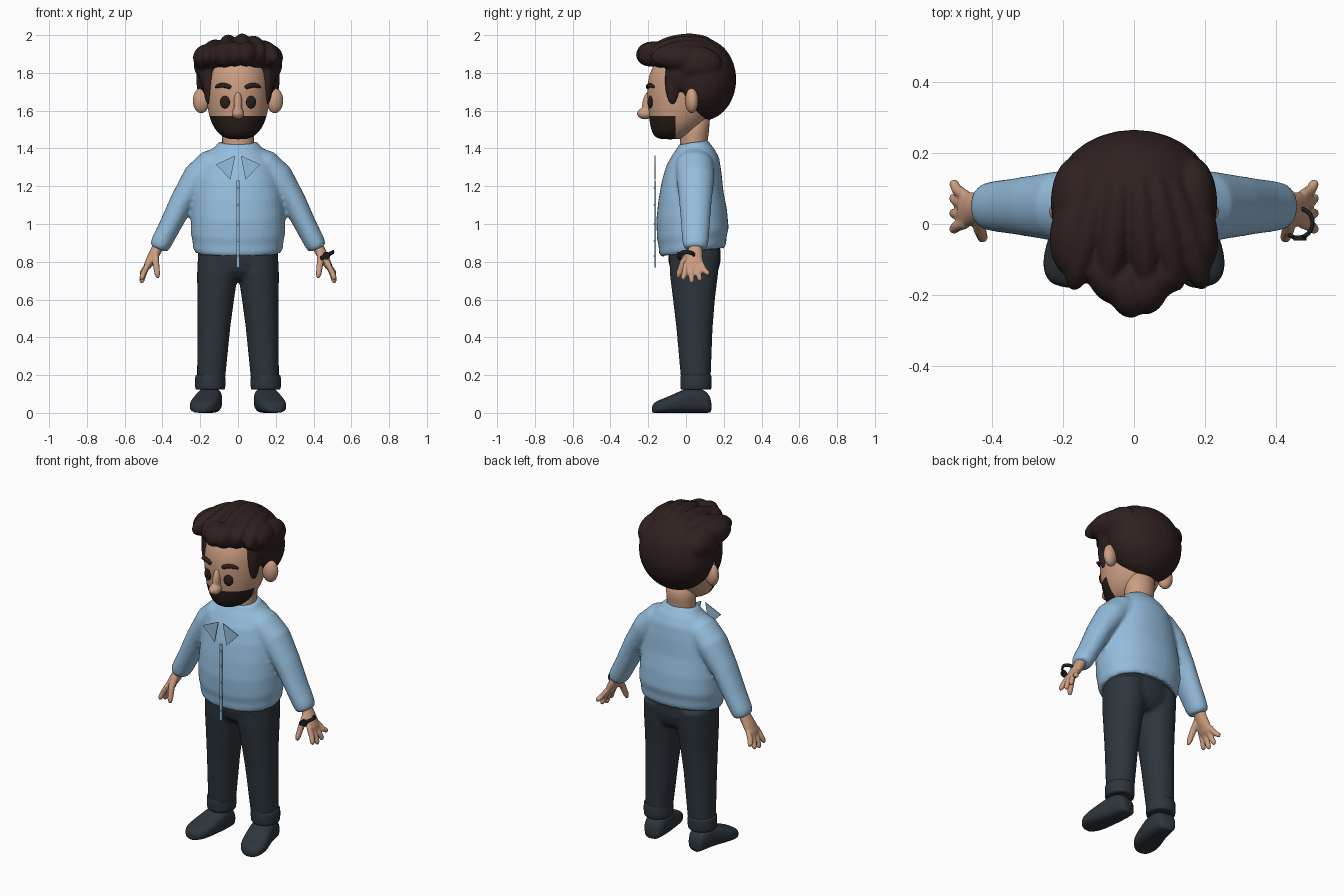
import bpy, bmesh, math
from mathutils import Vector, Matrix

if "Cube" in bpy.data.objects:
    bpy.data.objects.remove(bpy.data.objects["Cube"])


def material(name, rgb):
    m = bpy.data.materials.new(name)
    m.diffuse_color = (*rgb, 1)
    m.use_nodes = True
    m.node_tree.nodes["Principled BSDF"].inputs["Base Color"].default_value = m.diffuse_color
    return m


SKIN = material("skin", (0.60, 0.34, 0.22))
BLUE = material("sweater_blue", (0.30, 0.51, 0.72))
PANTS = material("trouser_slate", (0.026, 0.036, 0.045))
HAIR = material("hair_brown", (0.028, 0.015, 0.014))
BEARD = material("beard_brown", (0.021, 0.013, 0.010))
BLACK = material("watch_black", (0.012, 0.014, 0.017))


def tube(bm, rings, axis=None, ref=(0, 1, 0), p=1.0, n=20, sx=1, tilt=0.0):
    """Loft of (x, y, z, half width, half depth) rings along a path."""
    pts = [Vector((r[0] * sx, r[1], r[2])) for r in rings]
    loops = []
    for i, r in enumerate(rings):
        d = Vector(axis) if axis else pts[min(i + 1, len(pts) - 1)] - pts[max(i - 1, 0)]
        d.normalize()
        u = d.cross(Vector(ref)).normalized()
        v = u.cross(d).normalized()
        loop = []
        for k in range(n):
            a = 2 * math.pi * k / n
            c, s = math.cos(a), math.sin(a)
            off = u * (r[3] * math.copysign(abs(c) ** p, c)) + v * (r[4] * math.copysign(abs(s) ** p, s))
            off.z += tilt * off.y
            loop.append(bm.verts.new(pts[i] + off))
        loops.append(loop)
    for a, b in zip(loops, loops[1:]):
        for k in range(n):
            bm.faces.new((a[k], a[(k + 1) % n], b[(k + 1) % n], b[k]))
    bm.faces.new(loops[0][::-1])
    bm.faces.new(loops[-1])


def ball(bm, c, r, rx=0.0, rz=0.0):
    m = (Matrix.Translation(c) @ Matrix.Rotation(rz, 4, 'Z') @ Matrix.Rotation(rx, 4, 'X')
         @ Matrix.Diagonal((*r, 1)))
    bmesh.ops.create_uvsphere(bm, u_segments=28, v_segments=18, radius=1, matrix=m)


def finish(name, bm, mat, subsurf=0, voxel=0, smooth=0, flat=False):
    bmesh.ops.recalc_face_normals(bm, faces=bm.faces)
    me = bpy.data.meshes.new(name)
    bm.to_mesh(me)
    bm.free()
    ob = bpy.data.objects.new(name, me)
    bpy.context.collection.objects.link(ob)
    if subsurf:
        ob.modifiers.new("round", 'SUBSURF').levels = subsurf
    if voxel:
        r = ob.modifiers.new("blend", 'REMESH')
        r.mode, r.voxel_size = 'VOXEL', voxel
    if smooth:
        s = ob.modifiers.new("soften", 'SMOOTH')
        s.iterations, s.factor = smooth, 0.5
    if ob.modifiers:
        dg = bpy.context.evaluated_depsgraph_get()
        me = bpy.data.meshes.new_from_object(ob.evaluated_get(dg))
        ob.modifiers.clear()
        ob.data = me
    me.materials.clear()
    me.materials.append(mat)
    for f in me.polygons:
        f.use_smooth = not flat
        f.material_index = 0
    return ob


SIDES = ((1, "left"), (-1, "right"))

# Sweater: torso and sleeves blended together
bm = bmesh.new()
torso = [(0.865, .035, .20, .145), (0.845, .035, .222, .165), (0.87, .035, .238, .178), (0.91, .035, .241, .18),
         (0.95, .036, .25, .19), (1.05, .03, .248, .187), (1.15, .026, .237, .172), (1.25, .03, .218, .158),
         (1.33, .036, .188, .14), (1.385, .04, .148, .11), (1.415, .04, .115, .085), (1.435, .04, .104, .078),
         (1.43, .04, .085, .06)]
tube(bm, [(0, y, z, a, b) for z, y, a, b in torso], axis=(0, 0, 1), p=0.92, n=40, tilt=0.14)
for sx, _ in SIDES:
    tube(bm, [(.09, .045, 1.34, .07, .09), (.14, .045, 1.315, .082, .10), (.21, .05, 1.245, .085, .10),
              (.295, .05, 1.12, .066, .086), (.36, .05, .99, .058, .076), (.402, .05, .91, .056, .07),
              (.414, .05, .885, .053, .065), (.421, .05, .868, .044, .056)], sx=sx, n=28)
finish("sweater", bm, BLUE, voxel=0.011, smooth=5)

# Trousers: hips and two legs
bm = bmesh.new()
tube(bm, [(0, .045, z, a, b) for z, a, b in
          ((.71, .13, .09), (.75, .185, .125), (.80, .212, .138), (.88, .212, .138))], axis=(0, 0, 1), n=36)
for sx, _ in SIDES:
    tube(bm, [(.112, .045, .85, .10, .135), (.109, .042, .73, .108, .127), (.118, .042, .60, .097, .111),
              (.128, .045, .45, .087, .096), (.143, .052, .17, .074, .078)], axis=(0, 0, 1), sx=sx, n=32, p=.95)
finish("trousers", bm, PANTS, voxel=0.011, smooth=4)

for sx, side in SIDES:
    # Turned-up trouser cuffs
    bm = bmesh.new()
    tube(bm, [(.147, .053, z, a, a + .003) for z, a in
              ((.125, .06), (.12, .077), (.135, .081), (.165, .081), (.19, .081), (.203, .077), (.20, .065))],
         axis=(0, 0, 1), sx=sx, n=24)
    finish(side + "_trouser_cuff", bm, PANTS, subsurf=1)
    # Shoes, toes turned out
    bm = bmesh.new()
    shoe = [(.14, .132, .035, .06), (.142, .115, .056, .115), (.147, .05, .066, .138), (.155, 0, .07, .13),
            (.168, -.05, .074, .105), (.18, -.1, .077, .083), (.190, -.14, .068, .068), (.197, -.165, .05, .055),
            (.20, -.178, .025, .035)]
    tube(bm, [(x, y, h / 2, w, h / 2) for x, y, w, h in shoe], axis=(.2 * sx, -1, 0), ref=(0, 0, 1),
         p=.7, sx=sx, n=28)
    finish(side + "_shoe", bm, PANTS, subsurf=1)
    # Hands with four fingers and a thumb
    bm = bmesh.new()
    tube(bm, [(.405, .05, .91, .03, .035), (.425, .05, .875, .03, .036), (.45, .045, .83, .028, .044),
              (.478, .04, .78, .021, .052), (.49, .04, .758, .012, .045)], sx=sx)
    for y0, y1, z1 in ((.08, .115, .725), (.056, .073, .695), (.027, .030, .685), (.002, -.015, .70)):
        xm, ym, zm = .5, (y0 + y1) / 2, (.78 + z1) / 2
        tube(bm, [(.475, y0, .79, .015, .016), (xm, ym, zm, .015, .016), (.509, y1, z1 + .015, .014, .014),
                  (.513, y1, z1 + .003, .007, .007)], sx=sx, n=12)
    tube(bm, [(.437, .03, .855, .02, .022), (.435, -.015, .795, .018, .019), (.427, -.038, .735, .015, .016),
              (.424, -.043, .715, .008, .008)], sx=sx, n=12)
    finish(side + "_hand", bm, SKIN, voxel=0.0055, smooth=2)
    # Ears
    bm = bmesh.new()
    ball(bm, (.195 * sx, .03, 1.653), (.045, .034, .066), rz=.3 * sx)
    finish(side + "_ear", bm, SKIN)
    # Eyes
    bm = bmesh.new()
    ball(bm, (.069 * sx, -.19, 1.645), (.027, .011, .033), rz=.32 * sx)
    finish(side + "_eye", bm, BEARD)
    # Eyebrows
    bm = bmesh.new()
    tube(bm, [(.036, -.204, 1.722, .008, .008), (.045, -.204, 1.726, .013, .012), (.08, -.194, 1.738, .014, .012),
              (.11, -.178, 1.73, .011, .011), (.122, -.168, 1.722, .005, .005)], sx=sx, n=12)
    finish(side + "_eyebrow", bm, HAIR, subsurf=1)
    # Loose collar points
    bm = bmesh.new()
    tri = [(.015, 1.362), (.118, 1.315), (.04, 1.235)]
    front = [bm.verts.new((x * sx, -.168, z)) for x, z in tri]
    back = [bm.verts.new((x * sx, -.162, z)) for x, z in tri]
    bm.faces.new(front)
    bm.faces.new(back[::-1])
    for k in range(3):
        bm.faces.new((front[k], front[(k + 1) % 3], back[(k + 1) % 3], back[k]))
    finish(side + "_collar_point", bm, BLUE, flat=True)

# Front placket strip with buttons
bm = bmesh.new()
bmesh.ops.create_cube(bm, size=1, matrix=Matrix.Translation((0, -.162, 1.0)) @ Matrix.Diagonal((.016, .008, .46, 1)))
finish("placket", bm, BLUE, flat=True)
bm = bmesh.new()
for z in (.83, .91, 1.0, 1.1, 1.19):
    ball(bm, (0, -.167, z), (.006, .004, .006))
finish("placket_buttons", bm, BLUE)

# Neck
bm = bmesh.new()
tube(bm, [(0, .04, 1.36, .08, .07), (0, .04, 1.42, .083, .072), (0, .045, 1.48, .085, .075),
          (0, .05, 1.6, .09, .08)], axis=(0, 0, 1), n=28)
finish("neck", bm, SKIN)

# Head, with the beard as a cut-in colour area
bm = bmesh.new()
head_rings = [(1.448, -.085, .045, .05), (1.46, -.08, .08, .085), (1.485, -.065, .11, .115),
              (1.53, -.045, .14, .147), (1.59, -.03, .158, .168), (1.66, -.02, .168, .186), (1.75, -.015, .17, .192),
              (1.84, 0, .158, .18), (1.92, .01, .10, .12)]
tube(bm, [(0, y, z, a, b) for z, y, a, b in head_rings], axis=(0, 0, 1), n=40)
head = finish("head", bm, SKIN, subsurf=1)
head.data.materials.append(BEARD)
bm = bmesh.new()
bm.from_mesh(head.data)
for co, no in (((0, 0, 1.573), (0, 0, 1)), ((0, -.055, 0), (0, 1, 0))):
    bmesh.ops.bisect_plane(bm, geom=bm.verts[:] + bm.edges[:] + bm.faces[:], plane_co=co, plane_no=no)
for f in bm.faces:
    c = f.calc_center_median()
    f.material_index = 1 if c.z < 1.573 and c.y < -.055 else 0
    f.smooth = True
bm.to_mesh(head.data)
bm.free()

# Nose: bridge and tip
bm = bmesh.new()
ball(bm, (0, -.216, 1.585), (.034, .044, .031))
ball(bm, (0, -.202, 1.635), (.023, .03, .07), rx=-.15)
finish("nose", bm, SKIN, voxel=0.006, smooth=3)

# Hair: back mass, sides, sideburns, swept tufts and quiff
bm = bmesh.new()
ball(bm, (0, .088, 1.765), (.222, .178, .218))
ball(bm, (0, .02, 1.87), (.21, .19, .10))
for sx, _ in SIDES:
    ball(bm, (.152 * sx, -.07, 1.76), (.034, .042, .13))
    ball(bm, (.165 * sx, -.01, 1.80), (.04, .09, .10))
    ball(bm, (.15 * sx, -.02, 1.88), (.086, .135, .075), rz=.2 * sx)
    ball(bm, (.165 * sx, .06, 1.85), (.07, .13, .09))
for x, z, h, turn in ((-.13, 1.90, .075, -.25), (-.055, 1.925, .076, -.1), (.025, 1.93, .076, .08),
                      (.09, 1.92, .075, .2), (.145, 1.90, .07, .3)):
    ball(bm, (x, -.02, z), (.05, .175, h), rx=.12, rz=turn)
for x, y, z, turn in ((-.075, -.15, 1.895, .5), (-.02, -.185, 1.90, .25), (.045, -.175, 1.90, -.25),
                      (.095, -.13, 1.895, -.5)):
    ball(bm, (x, y, z), (.055, .082, .066), rx=.15, rz=turn)
finish("hair", bm, HAIR, voxel=0.009, smooth=3)

# Open wrist watch band with a small dial
bm = bmesh.new()
arc = [math.radians(a) for a in range(-125, 76, 20)]
tube(bm, [(.462 + .042 * math.cos(a), .003 + .042 * math.sin(a), .83 + .022 * math.cos(a), .006, .011) for a in arc],
     ref=(0, 0, 1), n=12)
finish("watch_band", bm, BLACK)
bm = bmesh.new()
bmesh.ops.create_cone(bm, cap_ends=True, segments=24, radius1=.02, radius2=.018, depth=.014,
                      matrix=Matrix.Translation((.468, -.04, .832)) @ Matrix.Rotation(math.pi / 2, 4, 'X'))
finish("watch_dial", bm, BLACK, flat=True)
